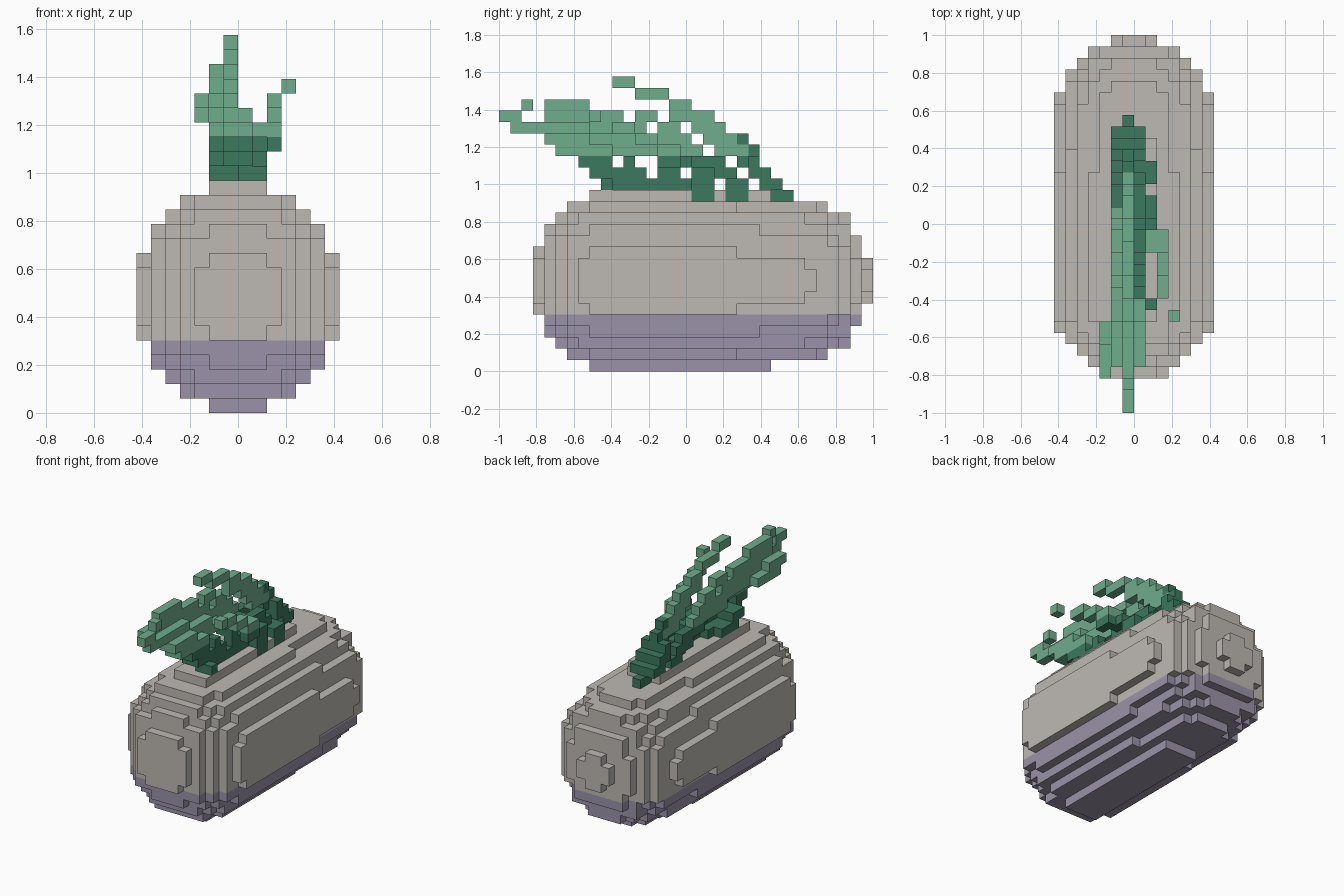
import bpy, bmesh

cube = bpy.data.objects.get("Cube")
if cube:
    bpy.data.objects.remove(cube, do_unlink=True)

V = 2 / 33  # edge of one block


def material(name, rgb):
    m = bpy.data.materials.new(name)
    m.use_nodes = True
    m.diffuse_color = (*rgb, 1)
    m.node_tree.nodes["Principled BSDF"].inputs["Base Color"].default_value = (*rgb, 1)
    return m


GREY = material("warm grey", (0.515, 0.491, 0.456))
PURPLE = material("dusty purple", (0.328, 0.287, 0.392))
LIGHT = material("light green", (0.162, 0.418, 0.270))
DARK = material("dark green", (0.045, 0.188, 0.114))

# Each direction with the corners of the block face that looks that way
SIDES = {
    (1, 0, 0): ((1, 0, 0), (1, 1, 0), (1, 1, 1), (1, 0, 1)),
    (-1, 0, 0): ((0, 0, 0), (0, 0, 1), (0, 1, 1), (0, 1, 0)),
    (0, 1, 0): ((0, 1, 0), (0, 1, 1), (1, 1, 1), (1, 1, 0)),
    (0, -1, 0): ((0, 0, 0), (1, 0, 0), (1, 0, 1), (0, 0, 1)),
    (0, 0, 1): ((0, 0, 1), (1, 0, 1), (1, 1, 1), (0, 1, 1)),
    (0, 0, -1): ((0, 0, 0), (0, 1, 0), (1, 1, 0), (1, 0, 0)),
}


def build_blocks(name, cells, solid, mat):
    """Skin a set of blocks, leaving out faces hidden by solid neighbours."""
    bm = bmesh.new()
    corners = {}
    for c in sorted(cells):
        for d, quad in SIDES.items():
            if tuple(a + b for a, b in zip(c, d)) in solid:
                continue
            face = []
            for q in quad:
                p = tuple(a + b for a, b in zip(c, q))
                if p not in corners:
                    corners[p] = bm.verts.new((p[0] * V, p[1] * V - 1, p[2] * V))
                face.append(corners[p])
            bm.faces.new(face)
    mesh = bpy.data.meshes.new(name)
    bm.to_mesh(mesh)
    bm.free()
    mesh.materials.append(mat)
    obj = bpy.data.objects.new(name, mesh)
    bpy.context.collection.objects.link(obj)


# Body: oval slices along y, (size limit, half width) for the rounded ends
ENDS = {
    3: (0.19, 3), 4: (0.445, 4), 5: (0.64, 5), 6: (0.83, 6), 7: (0.91, 7),
    21: (0.917, 7), 22: (0.917, 7), 23: (0.9, 7), 24: (0.9, 7), 25: (0.9, 7),
    26: (0.9, 7), 27: (0.83, 7), 28: (0.8, 6), 29: (0.69, 6), 30: (0.58, 5),
    31: (0.33, 4), 32: (0.06, 2),
}
body = set()
for y in range(3, 33):
    limit, half = ENDS.get(y, (1, 7))
    for x in range(-half, half):
        for z in range(16):
            oval = ((x + 0.5) / 7.2) ** 2 + ((z - 7.5) / 7.8) ** 2
            if oval <= limit:
                body.add((x, y, z))
# Thin plates along the top and the bottom
body |= {(x, y, z) for x in range(-2, 2) for y in range(8, 24) for z in (0, 15)}

# Leaves: for each column x, runs of blocks (z, first y, last y)
CENTRE_LEAF = {
    -1: [(25, 10, 11), (24, 12, 14), (23, 15, 16), (22, 15, 18), (21, 17, 19),
         (20, 18, 21), (19, 19, 22), (18, 21, 22), (17, 22, 23), (16, 23, 24),
         (15, 24, 25)],
    -2: [(18, 22, 22), (17, 22, 23), (16, 23, 24)],
    0: [(18, 22, 22), (17, 22, 23), (16, 23, 24)],
}
LONG_LEAF = {
    -1: [(23, 2, 2), (22, 0, 1), (21, 1, 7), (20, 4, 11), (19, 5, 13),
         (18, 14, 17), (17, 17, 19), (16, 18, 18)],
    -2: [(23, 4, 7), (22, 4, 10), (22, 12, 13), (21, 5, 12), (21, 14, 15),
         (20, 8, 16), (19, 12, 17), (18, 16, 19), (17, 18, 20), (16, 20, 21)],
    -3: [(21, 3, 5), (20, 4, 7)],
    0: [(20, 4, 7), (19, 5, 9)],
}
LOW_LEAF = {
    0: [(18, 7, 9), (17, 8, 10), (16, 9, 12), (18, 11, 11), (17, 11, 12),
        (18, 14, 15), (17, 14, 15), (16, 13, 16), (18, 17, 19), (17, 18, 20),
        (16, 20, 21)],
    -1: [(18, 7, 8), (17, 8, 10), (16, 10, 13)],
    -2: [(17, 9, 10), (16, 10, 12)],
    1: [(16, 9, 9)],
}
SIDE_LEAF = {
    3: [(22, 8, 8)],
    2: [(21, 10, 11), (20, 12, 13), (19, 14, 15), (18, 14, 15)],
    1: [(19, 14, 15), (18, 15, 16), (17, 17, 18), (16, 17, 18), (15, 17, 18),
        (16, 20, 21), (15, 20, 21)],
}


def leaf_cells(columns):
    return {(x, y, z) for x, runs in columns.items()
            for z, first, last in runs for y in range(first, last + 1)}


leaves = {
    "centre_leaf": leaf_cells(CENTRE_LEAF),
    "long_leaf": leaf_cells(LONG_LEAF),
    "low_leaf": leaf_cells(LOW_LEAF),
    "side_leaf": leaf_cells(SIDE_LEAF),
}
plant = set().union(*leaves.values())
body -= plant
solid = body | plant

build_blocks("upper_body", {c for c in body if c[2] >= 5}, solid, GREY)
build_blocks("lower_body", {c for c in body if c[2] < 5}, solid, PURPLE)

# Leaf bases are dark, tips are light
used = set()
for name, cells in leaves.items():
    cells = cells - used
    used |= cells
    dark = {c for c in cells if c[2] < 19 or c[1] + c[2] >= 41}
    for part, group, mat in (("base", dark, DARK), ("tip", cells - dark, LIGHT)):
        if group:
            build_blocks(f"{name}_{part}", group, solid, mat)
